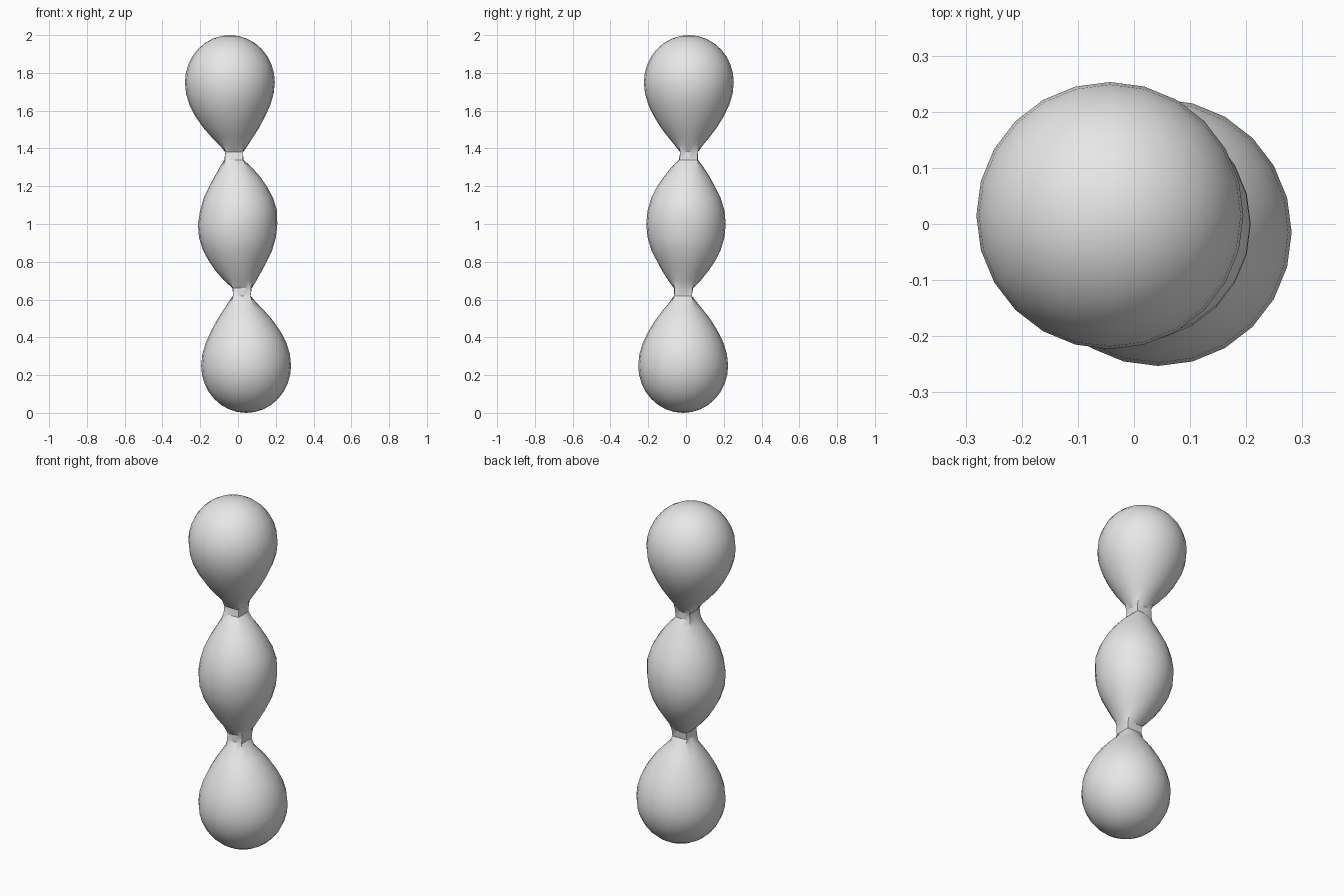
import bpy, bmesh, math
from mathutils import Vector

cube = bpy.data.objects.get("Cube")
if cube:
    bpy.data.objects.remove(cube, do_unlink=True)

SEG = 24

grey = bpy.data.materials.new("light_grey")
grey.use_nodes = True
grey.diffuse_color = (0.8, 0.8, 0.8, 1)
grey.node_tree.nodes["Principled BSDF"].inputs["Base Color"].default_value = (0.8, 0.8, 0.8, 1)


def ring_points(z, cx, cy, r, square=0.0):
    """Ring of points, blended from a circle (0) to a square (1)."""
    pts = []
    for i in range(SEG):
        a = 2 * math.pi * i / SEG
        c, s = math.cos(a), math.sin(a)
        k = 1 + square * (0.9 / max(abs(c), abs(s)) - 1)
        pts.append(Vector((cx + r * k * c, cy + r * k * s, z)))
    return pts


# Lower ball: round underside, then a shoulder tapering to the neck
BX, BY = 0.043, -0.015
rows = [(0.25 - 0.25 * math.cos(t), BX, BY, 0.238 * math.sin(t))
        for t in (math.pi / 2 * i / 8 for i in range(1, 9))]
rows += [
    (0.31, BX, BY, 0.232), (0.37, BX, BY, 0.214), (0.43, 0.041, BY, 0.185),
    (0.49, 0.036, BY, 0.148), (0.54, 0.03, BY, 0.110), (0.58, 0.023, BY, 0.077),
    # faceted collar at the neck
    (0.62, 0.020, -0.016, 0.052, 1), (0.66, 0.022, -0.013, 0.055, 0.8),
    # lower half of the middle bulb
    (0.70, 0.012, -0.008, 0.085), (0.75, 0.004, -0.004, 0.121),
    (0.80, 0, 0, 0.152), (0.86, -0.002, 0, 0.183), (0.93, -0.003, 0, 0.204),
]
rings = [ring_points(*row) for row in rows]

# Upper half repeats the lower half through the centre point
centre = Vector((0, 0, 1))
half = SEG // 2
upper = [[2 * centre - ring[(i + half) % SEG] for i in range(SEG)]
         for ring in reversed(rings)]
rings += [ring_points(1.0, -0.002, 0, 0.21)] + upper

bm = bmesh.new()
loops = [[bm.verts.new(p) for p in ring] for ring in rings]
for low, high in zip(loops, loops[1:]):
    for i in range(SEG):
        j = (i + 1) % SEG
        bm.faces.new((low[i], low[j], high[j], high[i]))
# Poles
bottom = bm.verts.new((BX, BY, 0))
top = bm.verts.new((-BX, -BY, 2))
for i in range(SEG):
    j = (i + 1) % SEG
    bm.faces.new((bottom, loops[0][j], loops[0][i]))
    bm.faces.new((top, loops[-1][i], loops[-1][j]))
bmesh.ops.recalc_face_normals(bm, faces=bm.faces)

mesh = bpy.data.meshes.new("beaded_body")
bm.to_mesh(mesh)
bm.free()
mesh.materials.append(grey)
body = bpy.data.objects.new("beaded_body", mesh)
bpy.context.collection.objects.link(body)

# Smooth bulbs, sharp creases at the collars
bpy.ops.object.select_all(action='DESELECT')
body.select_set(True)
bpy.context.view_layer.objects.active = body
bpy.ops.object.shade_smooth_by_angle(angle=math.radians(32))
